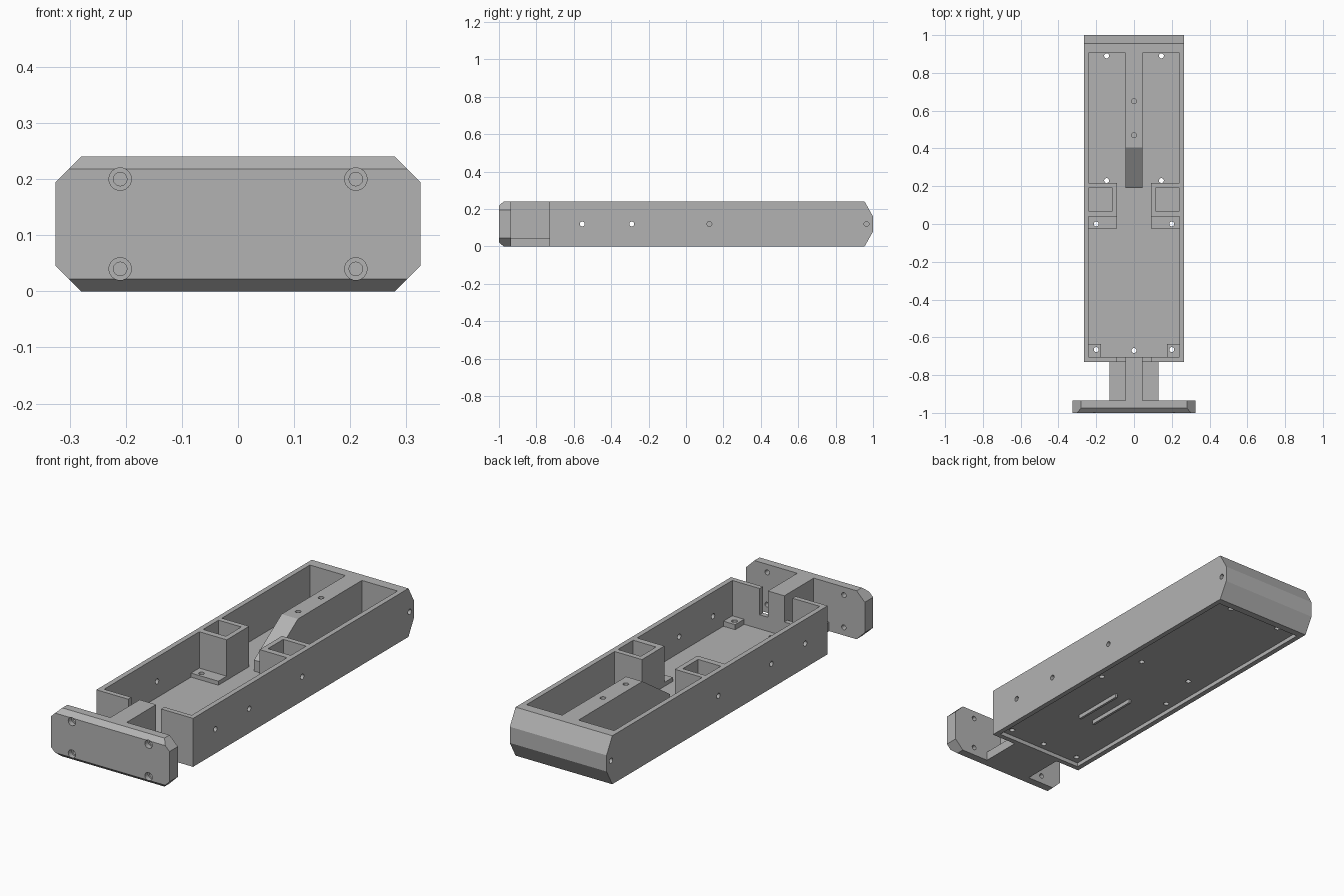
import bpy, bmesh
from mathutils import Matrix, Vector

if "Cube" in bpy.data.objects:
    bpy.data.objects.remove(bpy.data.objects["Cube"])

GREY = (0.45, 0.45, 0.45, 1)
mat = bpy.data.materials.new("plain grey")
mat.use_nodes = True
mat.diffuse_color = GREY
mat.node_tree.nodes["Principled BSDF"].inputs["Base Color"].default_value = GREY

TOP, FLOOR, UNDER = 0.24, 0.04, 0.02
HOLE = 0.013


def add(name, bm):
    bmesh.ops.recalc_face_normals(bm, faces=bm.faces)
    mesh = bpy.data.meshes.new(name)
    bm.to_mesh(mesh)
    bm.free()
    mesh.materials.append(mat)
    obj = bpy.data.objects.new(name, mesh)
    bpy.context.collection.objects.link(obj)
    return obj


def box(name, x, y, z):
    bm = bmesh.new()
    bmesh.ops.create_cube(bm, size=1)
    for v in bm.verts:
        v.co = Vector(r[0] + (c + 0.5) * (r[1] - r[0]) for c, r in zip(v.co, (x, y, z)))
    return add(name, bm)


def extrude(name, profile, axis, lo, hi):
    """Extrude a closed profile along x (points are y, z) or along y (points are x, z)."""
    bm = bmesh.new()
    place = (lambda a, b: (lo, a, b)) if axis == "x" else (lambda a, b: (a, lo, b))
    face = bm.faces.new([bm.verts.new(place(a, b)) for a, b in profile])
    ext = bmesh.ops.extrude_face_region(bm, geom=[face])
    step = Vector((hi - lo, 0, 0) if axis == "x" else (0, hi - lo, 0))
    for v in ext["geom"]:
        if isinstance(v, bmesh.types.BMVert):
            v.co += step
    return add(name, bm)


def rod(centre, axis, radius, length):
    bm = bmesh.new()
    turn = {"x": Matrix.Rotation(1.5708, 4, "Y"), "y": Matrix.Rotation(1.5708, 4, "X"),
            "z": Matrix.Identity(4)}[axis]
    bmesh.ops.create_cone(bm, cap_ends=True, segments=24, radius1=radius, radius2=radius,
                          depth=length, matrix=Matrix.Translation(centre) @ turn)
    return add("drill", bm)


def carve(obj, *cutters, operation="DIFFERENCE"):
    for cutter in cutters:
        mod = obj.modifiers.new("carve", "BOOLEAN")
        mod.operation, mod.solver, mod.object = operation, "EXACT", cutter
        deps = bpy.context.evaluated_depsgraph_get()
        mesh = bpy.data.meshes.new_from_object(obj.evaluated_get(deps))
        obj.modifiers.clear()
        obj.data = mesh
        bpy.data.objects.remove(cutter)


def span(side, a, b):
    return tuple(sorted((side * a, side * b)))


# Tray shell with a pointed back end
shell = extrude("tray_shell", [(-0.73, 0), (0.955, 0), (1, 0.08), (1, 0.16), (0.955, TOP), (-0.73, TOP)],
                "x", -0.265, 0.265)
carve(shell,
      box("cavity", (-0.24, 0.24), (-0.705, 0.905), (FLOOR, 0.4)),
      box("underside_recess", (-0.24, 0.24), (-0.705, 0.92), (-0.1, UNDER)))

# Holes through the floor, and holes in the side walls
floor_holes = [(0, -0.67)]
for s in (-1, 1):
    floor_holes += [(s * 0.2, -0.665), (s * 0.2, 0), (s * 0.145, 0.23), (s * 0.145, 0.89)]
carve(shell, *[rod((x, y, 0.03), "z", HOLE, 0.06) for x, y in floor_holes])
for s in (-1, 1):
    carve(shell, *[rod((s * 0.26, y, 0.12), "x", HOLE, 0.1) for y in (-0.555, -0.29, 0.125, 0.965)])
    # Slots in the front wall either side of the neck
    carve(shell, box("slot", span(s, 0.045, 0.09), (-0.8, -0.69), (0.11, 0.4)))

# Central ridge with a sloping front and two blind holes
ridge = extrude("central_ridge", [(0.19, FLOOR - 0.002), (0.907, FLOOR - 0.002), (0.907, TOP),
                                  (0.405, TOP), (0.19, 0.095)], "x", -0.045, 0.045)
carve(ridge, *[rod((0, y, TOP), "z", HOLE, 0.2) for y in (0.47, 0.65)])

# Paired fittings inside the tray and ribs below it
for s, side in ((-1, "right"), (1, "left")):
    tower = box(side + "_tower", span(s, 0.09, 0.242), (0.04, 0.216), (FLOOR - 0.002, TOP))
    carve(tower, box("well", span(s, 0.115, 0.3), (0.07, 0.19), (0, 0.4)))
    tab = box(side + "_tower_tab", span(s, 0.09, 0.242), (-0.025, 0.041), (FLOOR - 0.002, 0.06))
    carve(tab, rod((s * 0.2, 0, 0.05), "z", HOLE, 0.1))
    post = box(side + "_corner_post", span(s, 0.175, 0.242), (-0.707, -0.635), (FLOOR - 0.002, 0.065))
    carve(post, rod((s * 0.2, -0.665, 0.05), "z", HOLE, 0.1))
    box(side + "_underside_rib", span(s, 0.035, 0.047), (-0.35, -0.08), (0, UNDER + 0.002))

# Neck joining the tray to the front plate
box("neck_plate", (-0.13, 0.13), (-0.937, -0.728), (0, 0.045))
box("neck_web", (-0.045, 0.045), (-0.937, -0.728), (0.043, TOP))

# Front plate with cut corners, sloped front edges and counterbored holes
corners = [(s * x, z) for s, x, z in ((-1, 0.28, 0), (1, 0.28, 0), (1, 0.325, 0.045), (1, 0.325, 0.195),
                                      (1, 0.28, TOP), (-1, 0.28, TOP), (-1, 0.325, 0.195), (-1, 0.325, 0.045))]
plate = extrude("front_plate", corners, "y", -1.01, -0.935)
carve(plate, extrude("edge_slope", [(-1, 0.022), (-0.975, 0), (-0.975, -0.02), (-0.9, -0.02), (-0.9, 0.26),
                                    (-0.975, 0.26), (-0.975, TOP), (-1, 0.218)], "x", -0.5, 0.5),
      operation="INTERSECT")
for x in (-0.21, 0.21):
    for z in (0.04, 0.2):
        carve(plate, rod((x, -1, z), "y", 0.02, 0.05), rod((x, -0.97, z), "y", 0.012, 0.2))
